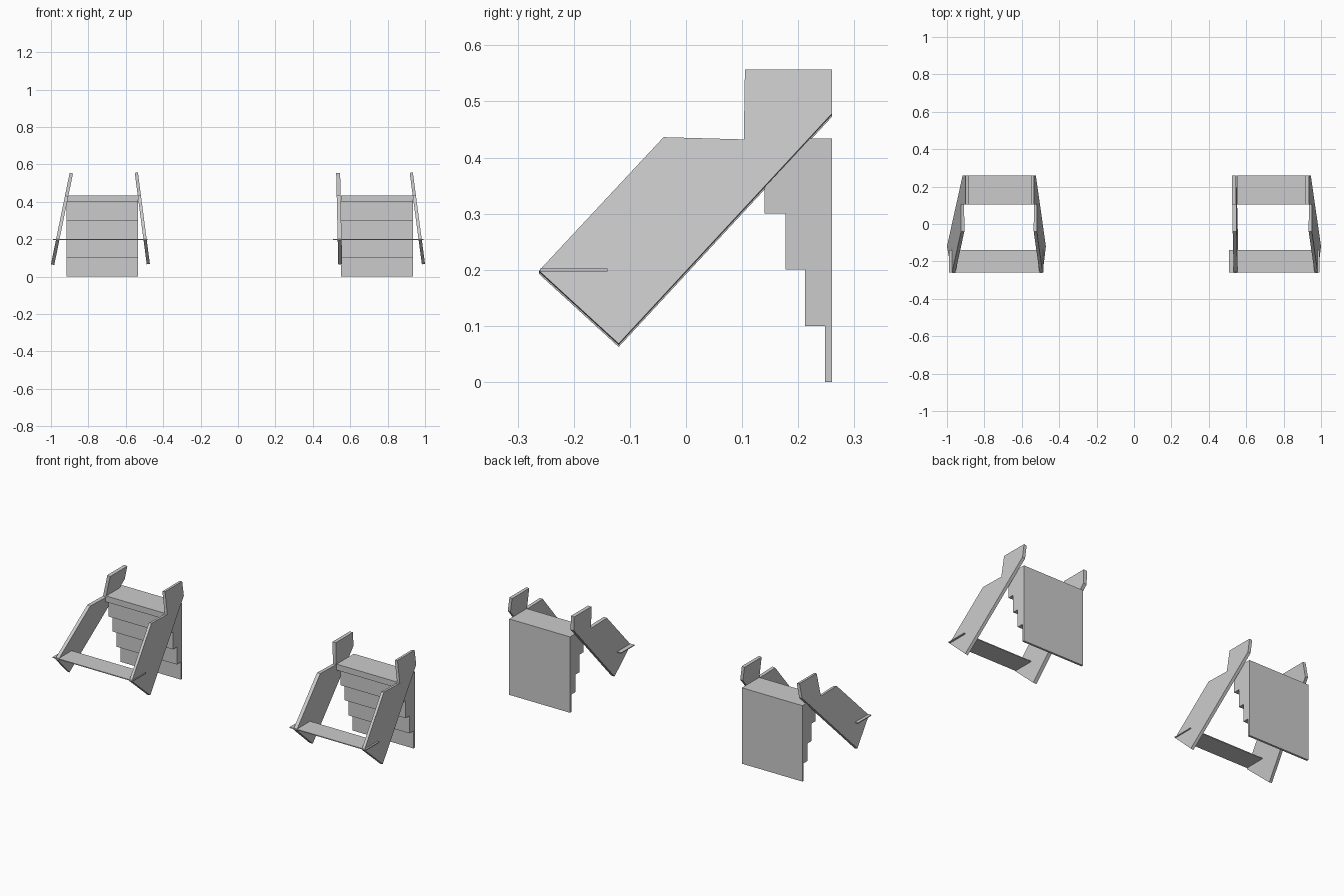
import bpy, bmesh
from mathutils import Vector

if "Cube" in bpy.data.objects:
    bpy.data.objects.remove(bpy.data.objects["Cube"])


def prism(name, lower, upper):
    """Solid between two matching outlines."""
    bm = bmesh.new()
    a = [bm.verts.new(p) for p in lower]
    b = [bm.verts.new(p) for p in upper]
    n = len(a)
    bm.faces.new(a)
    bm.faces.new(b[::-1])
    for i in range(n):
        bm.faces.new((a[i], b[i], b[(i + 1) % n], a[(i + 1) % n]))
    bmesh.ops.recalc_face_normals(bm, faces=bm.faces)
    mesh = bpy.data.meshes.new(name)
    bm.to_mesh(mesh)
    bm.free()
    obj = bpy.data.objects.new(name, mesh)
    bpy.context.collection.objects.link(obj)
    return obj


# Profiles as (y, z)
RAIL = [(0.26, 0.555), (0.105, 0.555), (0.103, 0.43), (-0.04, 0.434),
        (-0.262, 0.196), (-0.12, 0.066), (0.26, 0.476)]
STEP_FRONTS = [0.248, 0.212, 0.177, 0.14, 0.104]
STEP_LEVELS = [0.0, 0.1, 0.2, 0.3, 0.4, 0.434]


def side_rail(name, x_bottom, x_top, thickness):
    """Slanted side board; x values give its left face at bottom and top."""
    slope = (x_top - x_bottom) / 0.489
    normal = Vector((1, 0, -slope)).normalized() * thickness
    face = [Vector((x_bottom + slope * (z - 0.066), y, z)) for y, z in RAIL]
    prism(name, face, [p + normal for p in face])


def stairs(name, x0, x1):
    outline = [(0.26, 0.0)]
    for i, y in enumerate(STEP_FRONTS):
        outline += [(y, STEP_LEVELS[i]), (y, STEP_LEVELS[i + 1])]
    outline.append((0.26, STEP_LEVELS[-1]))
    prism(name, [(x0, y, z) for y, z in outline], [(x1, y, z) for y, z in outline])


def plank(name, x0, x1):
    corners = [(x0, -0.26), (x1, -0.26), (x1, -0.14), (x0, -0.14)]
    prism(name, [(x, y, 0.197) for x, y in corners], [(x, y, 0.202) for x, y in corners])


# Left unit
stairs("left_stairs", -0.918, -0.535)
side_rail("left_unit_outer_rail", -1.0, -0.9, 0.018)
side_rail("left_unit_inner_rail", -0.488, -0.552, 0.017)
plank("left_crossboard", -0.99, -0.483)

# Right unit
stairs("right_stairs", 0.551, 0.936)
side_rail("right_unit_inner_rail", 0.536, 0.525, 0.021)
side_rail("right_unit_outer_rail", 0.983, 0.918, 0.017)
plank("right_crossboard", 0.508, 0.992)
